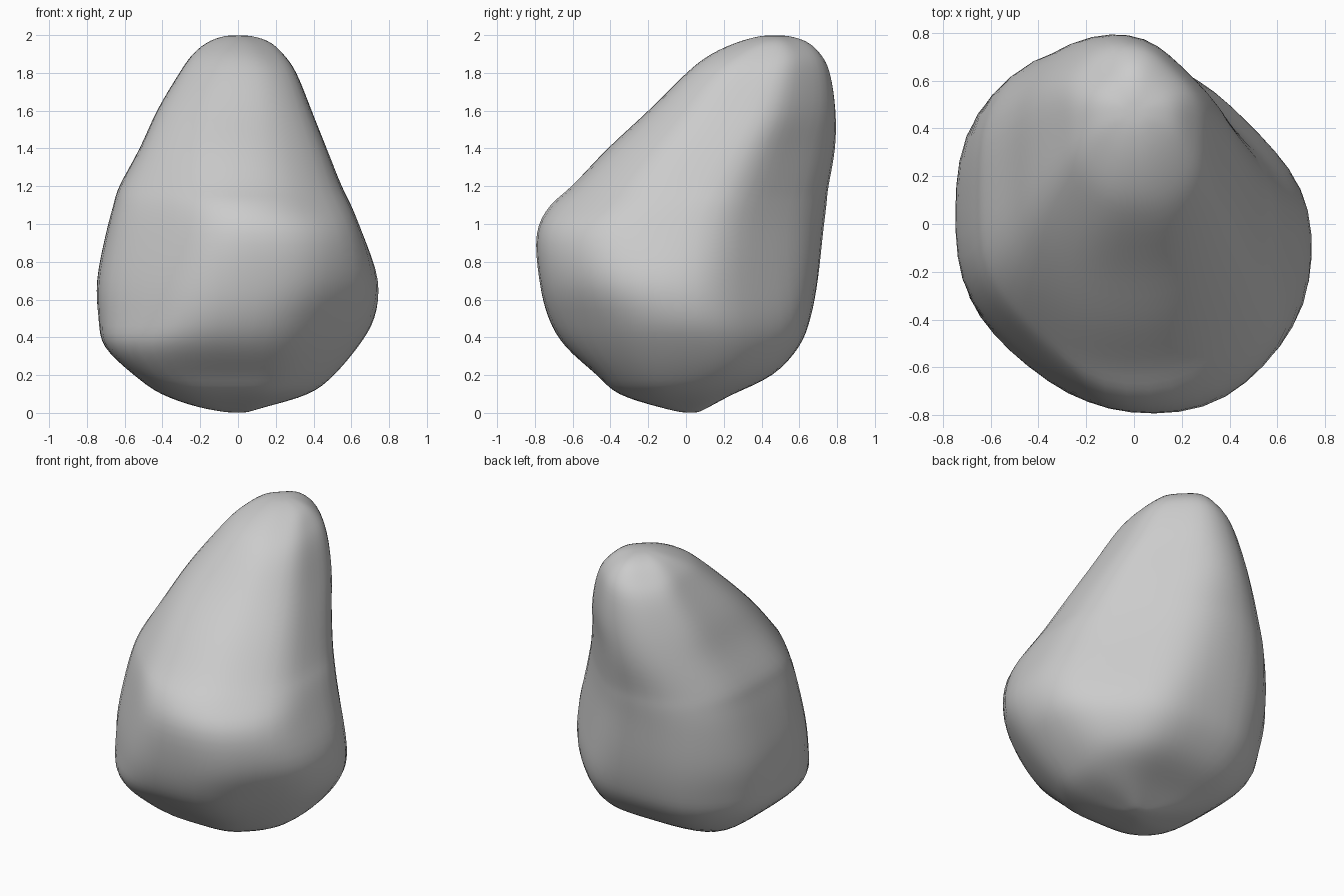
import bpy
import bmesh
from math import sin, cos, tau

default_cube = bpy.data.objects.get("Cube")
if default_cube:
    bpy.data.objects.remove(default_cube, do_unlink=True)

SEGMENTS = 48      # points around each ring
STEPS = 4          # rings between two levels
ROUNDNESS = 15     # higher gives crisper edges between the side planes

# Each level: height, then how far the stone reaches towards
# left, back left, back, back right, right, front right, front, front left
LEVELS = [
    (0.00, 0.04, 0.05, 0.06, 0.05, 0.04, 0.02, 0.01, 0.02),
    (0.03, 0.14, 0.15, 0.12, 0.19, 0.21, 0.21, 0.14, 0.16),
    (0.10, 0.38, 0.34, 0.25, 0.42, 0.41, 0.43, 0.36, 0.38),
    (0.20, 0.51, 0.51, 0.46, 0.60, 0.55, 0.62, 0.47, 0.50),
    (0.35, 0.64, 0.61, 0.60, 0.72, 0.71, 0.74, 0.64, 0.62),
    (0.50, 0.73, 0.64, 0.66, 0.77, 0.74, 0.74, 0.73, 0.71),
    (0.70, 0.75, 0.62, 0.70, 0.81, 0.75, 0.72, 0.78, 0.80),
    (0.95, 0.66, 0.59, 0.73, 0.82, 0.70, 0.67, 0.80, 0.80),
    (1.10, 0.60, 0.58, 0.75, 0.81, 0.66, 0.63, 0.73, 0.68),
    (1.20, 0.55, 0.58, 0.76, 0.79, 0.63, 0.58, 0.61, 0.59),
    (1.40, 0.47, 0.59, 0.80, 0.75, 0.52, 0.45, 0.42, 0.43),
    (1.60, 0.39, 0.61, 0.80, 0.70, 0.43, 0.29, 0.20, 0.26),
    (1.80, 0.31, 0.59, 0.77, 0.63, 0.31, 0.09, 0.00, 0.10),
    (1.90, 0.24, 0.55, 0.72, 0.55, 0.24, -0.03, -0.13, -0.03),
    (1.97, 0.16, 0.47, 0.64, 0.47, 0.15, -0.17, -0.29, -0.17),
    (2.00, 0.05, 0.38, 0.52, 0.38, 0.05, -0.28, -0.42, -0.28),
]


def spline(a, b, c, d, t):
    """Smooth curve from b to c."""
    return b + 0.5 * t * (c - a + t * (2 * a - 5 * b + 4 * c - d
                                       + t * (3 * (b - c) + d - a)))


def smooth_levels():
    last = len(LEVELS) - 1
    for i in range(last):
        four = [LEVELS[min(max(i + k, 0), last)] for k in (-1, 0, 1, 2)]
        for step in range(STEPS):
            yield [spline(*values, step / STEPS) for values in zip(*four)]
    yield list(LEVELS[last])


def ring_points(level):
    """Rounded outline bounded by eight side planes."""
    z, *reach = level
    cx = (reach[0] - reach[4]) / 2
    cy = (reach[2] - reach[6]) / 2
    planes = []
    for k, distance in enumerate(reach):
        angle = tau * k / len(reach)
        local = distance - cx * cos(angle) - cy * sin(angle)
        planes.append((angle, max(local, 0.01)))
    for s in range(SEGMENTS):
        a = tau * s / SEGMENTS
        total = sum((max(cos(a - angle), 0) / d) ** ROUNDNESS
                    for angle, d in planes)
        r = total ** (-1 / ROUNDNESS)
        yield (cx + r * cos(a), cy + r * sin(a), z)


# Stone body lofted through the levels
bm = bmesh.new()
rings = [[bm.verts.new(p) for p in ring_points(level)]
         for level in smooth_levels()]
for low, high in zip(rings, rings[1:]):
    for s in range(SEGMENTS):
        n = (s + 1) % SEGMENTS
        bm.faces.new((low[s], low[n], high[n], high[s]))

# Close the base and the peak
caps = [bm.faces.new(rings[0][::-1]), bm.faces.new(rings[-1])]
bmesh.ops.poke(bm, faces=caps)

# Soften the worn surface
for _ in range(4):
    bmesh.ops.smooth_vert(bm, verts=bm.verts, factor=0.5,
                          use_axis_x=True, use_axis_y=True, use_axis_z=True)
bmesh.ops.recalc_face_normals(bm, faces=bm.faces)
for face in bm.faces:
    face.smooth = True

mesh = bpy.data.meshes.new("boulder")
bm.to_mesh(mesh)
bm.free()
boulder = bpy.data.objects.new("boulder", mesh)
bpy.context.collection.objects.link(boulder)

# Plain grey stone
stone = bpy.data.materials.new("grey_stone")
stone.use_nodes = True
grey = (0.6, 0.6, 0.6, 1)
stone.diffuse_color = grey
stone.node_tree.nodes["Principled BSDF"].inputs["Base Color"].default_value = grey
mesh.materials.append(stone)
